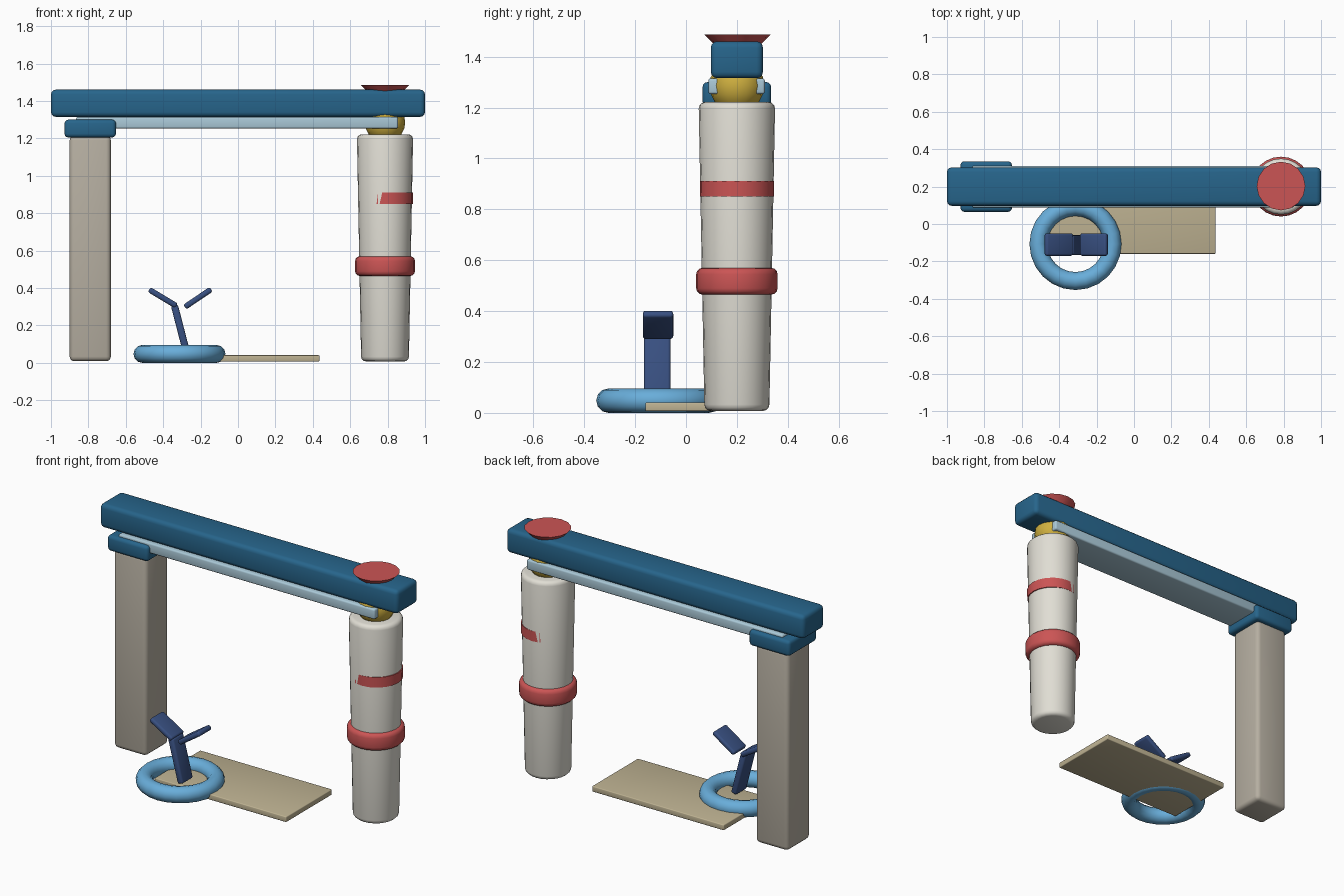
import bpy
import bmesh
from math import radians, pi, sin, cos

if "Cube" in bpy.data.objects:
    bpy.data.objects.remove(bpy.data.objects["Cube"])


def material(name, rgb):
    m = bpy.data.materials.new(name)
    m.diffuse_color = (*rgb, 1)
    m.use_nodes = True
    m.node_tree.nodes["Principled BSDF"].inputs["Base Color"].default_value = m.diffuse_color
    return m


BLUE = material("deep_blue", (0.02, 0.13, 0.26))
SKY = material("sky_blue", (0.14, 0.42, 0.70))
NAVY = material("navy", (0.04, 0.08, 0.22))
PALE = material("pale_blue", (0.40, 0.58, 0.68))
RED = material("red", (0.60, 0.09, 0.09))
TAN = material("tan", (0.52, 0.45, 0.29))
YELLOW = material("yellow", (0.62, 0.43, 0.05))
IVORY = material("ivory", (0.75, 0.73, 0.66))
STONE = material("stone", (0.47, 0.43, 0.36))


def finish(name, mat, angle=35):
    ob = bpy.context.object
    ob.name = name
    ob.data.materials.append(mat)
    bpy.ops.object.shade_smooth_by_angle(angle=radians(angle))
    return ob


def box(name, mat, centre, size, bevel, tilt=0):
    """Rounded box, tilted about the y axis (degrees)."""
    bpy.ops.mesh.primitive_cube_add(size=1, location=centre)
    ob = bpy.context.object
    ob.scale = size
    bpy.ops.object.transform_apply(location=False, rotation=False, scale=True)
    ob.rotation_euler.y = radians(tilt)
    bm = bmesh.new()
    bm.from_mesh(ob.data)
    bmesh.ops.bevel(bm, geom=bm.edges[:], offset=bevel, segments=3,
                    profile=0.5, affect='EDGES')
    bm.to_mesh(ob.data)
    bm.free()
    return finish(name, mat, 50)


def lathe(name, mat, x, y, profile, sides):
    """Closed solid turned from (radius, z) points, bottom to top."""
    bm = bmesh.new()
    rings = [[bm.verts.new((r * cos(2 * pi * i / sides), r * sin(2 * pi * i / sides), z))
              for i in range(sides)] for r, z in profile]
    for a, b in zip(rings, rings[1:]):
        for i in range(sides):
            j = (i + 1) % sides
            bm.faces.new((a[i], a[j], b[j], b[i]))
    bm.faces.new(rings[0][::-1])
    bm.faces.new(rings[-1])
    mesh = bpy.data.meshes.new(name)
    bm.to_mesh(mesh)
    bm.free()
    ob = bpy.data.objects.new(name, mesh)
    bpy.context.collection.objects.link(ob)
    ob.location = (x, y, 0)
    bpy.ops.object.select_all(action='DESELECT')
    ob.select_set(True)
    bpy.context.view_layer.objects.active = ob
    return finish(name, mat, 40)


def rounded(r0, r1, z0, z1, b):
    """Tapered profile with rounded rims of radius b."""
    steps = [radians(a) for a in (0, 30, 60, 90)]
    low = [(r0 - b + b * sin(a), z0 + b - b * cos(a)) for a in steps]
    high = [(r1 - b + b * cos(a), z1 - b + b * sin(a)) for a in steps]
    return low + high


# Overhead beam, rail beneath it and the left support
box("top_beam", BLUE, (0, 0.2, 1.388), (2, 0.205, 0.145), 0.025)
box("under_rail", PALE, (-0.005, 0.199, 1.284), (1.72, 0.222, 0.062), 0.01)
box("pillar_cap", BLUE, (-0.79, 0.2, 1.253), (0.275, 0.27, 0.095), 0.02)
box("square_pillar", STONE, (-0.79, 0.2, 0.612), (0.22, 0.22, 1.206), 0.025)

# Round tapered column with its two bands
CX, CY = 0.786, 0.2
lathe("round_column", IVORY, CX, CY, rounded(0.128, 0.15, 0.008, 1.222, 0.025), 24)
lathe("lower_band", RED, CX, CY, rounded(0.16, 0.16, 0.465, 0.57, 0.025), 24)
lathe("upper_band", RED, CX + 0.005, CY, [(0.145, 0.85), (0.1458, 0.912)], 20)

# Ball joint and flared disc at the beam's right end
bpy.ops.mesh.primitive_uv_sphere_add(segments=16, ring_count=10, radius=0.108,
                                     location=(CX, CY, 1.286))
finish("ball_joint", YELLOW, 40)
lathe("flared_disc", RED, CX, 0.203, [(0.06, 1.417), (0.13, 1.487)], 16)

# Ground slab and ring
box("ground_slab", TAN, (-0.007, 0.06, 0.024), (0.885, 0.44, 0.034), 0.005)
bpy.ops.mesh.primitive_torus_add(major_segments=24, minor_segments=12, major_radius=0.198,
                                 minor_radius=0.048, location=(-0.313, -0.107, 0.048))
finish("ground_ring", SKY, 60)

# Stem with two open leaves
box("stem", NAVY, (-0.307, -0.113, 0.18), (0.038, 0.106, 0.265), 0.012, -14.5)
box("left_leaf", NAVY, (-0.402, -0.11, 0.348), (0.17, 0.12, 0.03), 0.012, 31)
box("right_leaf", NAVY, (-0.214, -0.11, 0.346), (0.17, 0.12, 0.03), 0.012, -34)
